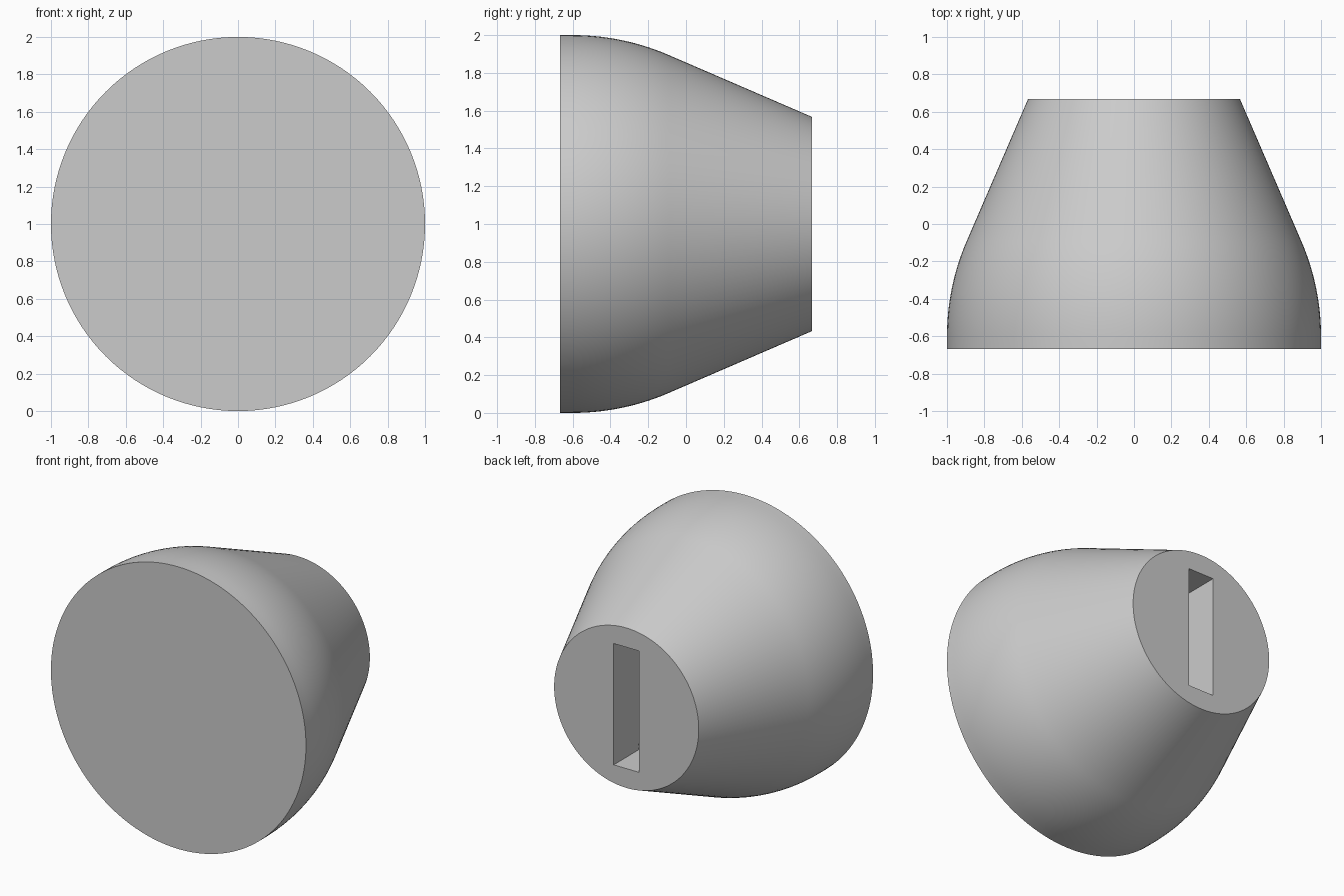
import bpy, bmesh, math

default = bpy.data.objects.get("Cube")
if default:
    bpy.data.objects.remove(default, do_unlink=True)

SEGMENTS = 128
HALF = 0.667          # half length along y
CENTRE = 1.0          # height of the axis
TAPER = math.atan(0.432)

grey = bpy.data.materials.new("light grey")
colour = (0.6, 0.6, 0.6, 1)
grey.diffuse_color = colour
grey.use_nodes = True
grey.node_tree.nodes["Principled BSDF"].inputs["Base Color"].default_value = colour

# Profile as (y, radius): short straight rim, tangent arc, straight cone
arc_start, arc_radius, steps = -0.6, 1.28, 14
profile = [(-HALF, 1.0)]
for i in range(steps + 1):
    a = TAPER * i / steps
    profile.append((arc_start + arc_radius * math.sin(a),
                    1 - arc_radius * (1 - math.cos(a))))
profile.append((HALF, 0.567))

# Turned knob body with flat ends
bm = bmesh.new()
rings = []
for y, r in profile:
    angles = [math.tau * k / SEGMENTS for k in range(SEGMENTS)]
    rings.append([bm.verts.new((r * math.cos(a), y, CENTRE + r * math.sin(a)))
                  for a in angles])
for low, high in zip(rings, rings[1:]):
    for k in range(SEGMENTS):
        n = (k + 1) % SEGMENTS
        bm.faces.new((low[k], low[n], high[n], high[k]))
bm.faces.new(rings[0])
bm.faces.new(rings[-1])
bmesh.ops.recalc_face_normals(bm, faces=bm.faces)
mesh = bpy.data.meshes.new("knob_body")
bm.to_mesh(mesh)
bm.free()
mesh.materials.append(grey)
body = bpy.data.objects.new("knob_body", mesh)
bpy.context.collection.objects.link(body)


def cut_box(name, low, high):
    """Cut a box, given by two opposite corners, out of the body."""
    middle = [(a + b) / 2 for a, b in zip(low, high)]
    bpy.ops.mesh.primitive_cube_add(size=1, location=middle)
    cutter = bpy.context.object
    cutter.name = name
    cutter.scale = [b - a for a, b in zip(low, high)]
    cutter.hide_render = True
    cutter.data.materials.append(grey)
    bpy.context.view_layer.update()
    cut = body.modifiers.new(name, 'BOOLEAN')
    cut.operation = 'DIFFERENCE'
    cut.solver = 'EXACT'
    cut.object = cutter
    bpy.context.view_layer.objects.active = body
    bpy.ops.object.modifier_apply(modifier=cut.name)
    bpy.data.objects.remove(cutter, do_unlink=True)


# Upright slot in the back, with a small notch low in its left wall
cut_box("slot_cutter", (-0.1, 0.07, 0.57), (0.1, 0.8, 1.43))
cut_box("notch_cutter", (0.05, 0.27, 0.57), (0.14, 0.39, 0.612))

# Smooth sides, crisp rims and slot edges
bpy.ops.object.select_all(action='DESELECT')
body.select_set(True)
bpy.context.view_layer.objects.active = body
bpy.ops.object.shade_smooth_by_angle(angle=math.radians(30))
